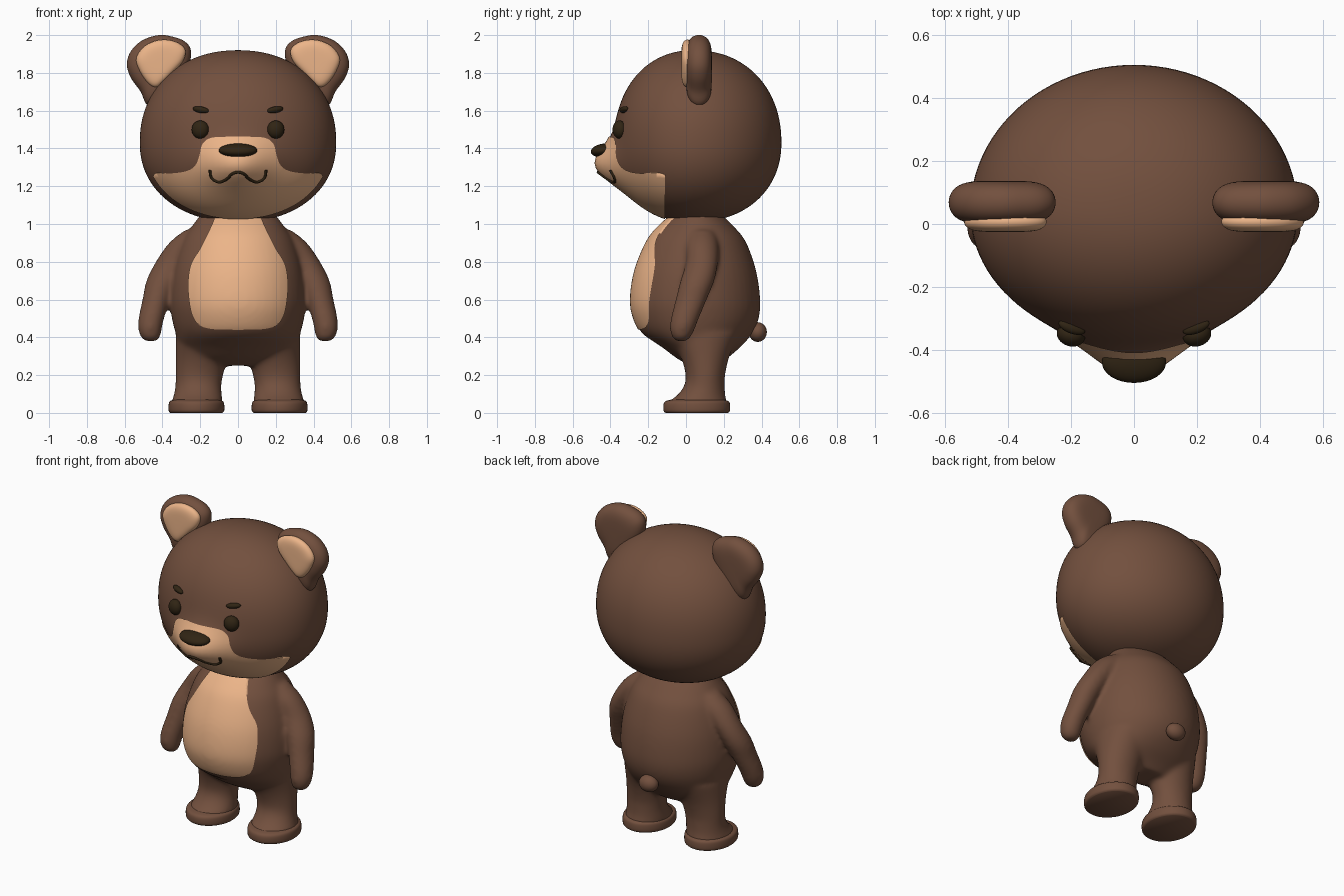
import bpy, bmesh
from math import sin, cos, pi, exp
from mathutils import Vector, Matrix, Euler
from mathutils.bvhtree import BVHTree

if "Cube" in bpy.data.objects:
    bpy.data.objects.remove(bpy.data.objects["Cube"])


def material(name, rgb):
    m = bpy.data.materials.new(name)
    m.diffuse_color = (*rgb, 1)
    m.use_nodes = True
    m.node_tree.nodes["Principled BSDF"].inputs["Base Color"].default_value = m.diffuse_color
    return m


BROWN = material("brown_fur", (0.17, 0.08, 0.048))
PEACH = material("peach_fur", (0.84, 0.46, 0.25))
DARK = material("dark", (0.03, 0.018, 0.007))


def spline(pts, n=6, closed=False):
    """Catmull-Rom through points of any dimension."""
    k, out = len(pts), []
    at = (lambda i: pts[i % k]) if closed else (lambda i: pts[min(max(i, 0), k - 1)])
    for i in range(k if closed else k - 1):
        for j in range(n):
            t = j / n
            out.append(tuple(
                0.5 * (2 * b + (c - a) * t + (2 * a - 5 * b + 4 * c - d) * t * t + (3 * b - a - 3 * c + d) * t ** 3)
                for a, b, c, d in zip(at(i - 1), at(i), at(i + 1), at(i + 2))))
    return out if closed else out + [tuple(pts[-1])]


def add_object(name, bm, mat, mirror=False):
    bmesh.ops.recalc_face_normals(bm, faces=bm.faces)
    me = bpy.data.meshes.new(name)
    bm.to_mesh(me)
    bm.free()
    ob = bpy.data.objects.new(name, me)
    bpy.context.collection.objects.link(ob)
    me.materials.append(mat)
    me.polygons.foreach_set("use_smooth", [True] * len(me.polygons))
    if mirror:
        ob.modifiers.new("mirror", 'MIRROR')
    return ob


def skin(bm, rings):
    """Bridge a stack of closed rings and cap both ends."""
    vs = [[bm.verts.new(p) for p in r] for r in rings]
    n = len(vs[0])
    for a, b in zip(vs, vs[1:]):
        for i in range(n):
            bm.faces.new((a[i], a[(i + 1) % n], b[(i + 1) % n], b[i]))
    bm.faces.new(vs[0][::-1])
    bm.faces.new(vs[-1])


def loft(bm, rows, side=1, n=48, steps=6):
    """Horizontal ellipses; row = z, centre x, half width, front y, back y."""
    skin(bm, [[(side * (cx + hx * cos(2 * pi * i / n)), (yf + yb) / 2 + (yb - yf) / 2 * sin(2 * pi * i / n), z)
               for i in range(n)] for z, cx, hx, yf, yb in spline(rows, steps)])


def pillow(name, outline, y0, y1, mat, power):
    """Rounded slab from an outline in x, z."""
    pts = spline(outline, 5, True)
    mx, mz = (sum(p[k] for p in pts) / len(pts) for k in (0, 1))
    rings = []
    for j in range(25):
        t = 0.02 + (pi - 0.04) * j / 24
        s, y = sin(t) ** power, (y0 + y1) / 2 - cos(t) * (y1 - y0) / 2
        rings.append([(mx + (x - mx) * s, y, mz + (z - mz) * s) for x, z in pts])
    bm = bmesh.new()
    skin(bm, rings)
    return add_object(name, bm, mat, True)


def ball(name, loc, size, mat, rot=(0, 0, 0), mirror=False):
    bm = bmesh.new()
    m = Matrix.LocRotScale(Vector(loc), Euler(rot), Vector(size))
    bmesh.ops.create_uvsphere(bm, u_segments=32, v_segments=18, radius=1, matrix=m)
    return add_object(name, bm, mat, mirror)


def baked(ob):
    bpy.context.view_layer.update()
    return bpy.data.meshes.new_from_object(ob.evaluated_get(bpy.context.evaluated_depsgraph_get()))


def tree(me):
    return BVHTree.FromPolygons([v.co for v in me.vertices], [p.vertices[:] for p in me.polygons])


def patch(name, base, half, y_back):
    """Coloured skin over the base, cut out by a mirrored front outline."""
    me = baked(base)
    bvh = tree(me)
    for v, nrm in zip(me.vertices, [v.normal.copy() for v in me.vertices]):
        v.co += nrm * 0.006
    ob = bpy.data.objects.new(name, me)
    bpy.context.collection.objects.link(ob)
    outline = half + [(-x, z) for x, z in reversed(half)]
    bm = bmesh.new()
    skin(bm, [[(x, y, z) for x, z in outline] for y in (-0.8, y_back)])
    cutter = add_object(name + "_cutter", bm, PEACH)
    mod = ob.modifiers.new("cut", 'BOOLEAN')
    mod.operation, mod.solver, mod.object = 'INTERSECT', 'EXACT', cutter
    ob.data = baked(ob)
    ob.modifiers.clear()
    bpy.data.objects.remove(cutter)
    # keep only the outer skin
    bm = bmesh.new()
    bm.from_mesh(ob.data)
    inner = [f for f in bm.faces if bvh.find_nearest(f.calc_center_median())[3] > 0.012]
    bmesh.ops.delete(bm, geom=inner, context='FACES')
    for f in bm.faces:
        f.material_index, f.smooth = 0, True
    bm.to_mesh(ob.data)
    bm.free()
    ob.data.materials.clear()
    ob.data.materials.append(PEACH)


# Head: rounded ellipsoid with a snout bump
rings = []
for j in range(49):
    a = -pi / 2 + 0.02 + (pi - 0.04) * j / 48
    u = sin(a)
    z = 1.43 + u * (0.49 if u > 0 else 0.42)
    r = (1 - abs(u) ** 2.15) ** (1 / 2.15)
    ring = []
    for i in range(96):
        c, s = cos(2 * pi * i / 96), sin(2 * pi * i / 96)
        x, y = 0.52 * r * c, 0.04 + r * s * (0.465 if s > 0 else 0.42)
        if s < 0:
            y -= 0.11 * exp(-(x / 0.17) ** 2 - ((z - 1.31) / 0.12) ** 2) * min(1, -s * 2)
        ring.append((x, y, z))
    rings.append(ring)
bm = bmesh.new()
skin(bm, rings)
head = add_object("head", bm, BROWN)

# Body: torso, arms and legs fused into one soft skin
bm = bmesh.new()
loft(bm, [(0.25, 0, 0.16, 0.02, 0.18), (0.29, 0, 0.26, -0.05, 0.22), (0.35, 0, 0.31, -0.13, 0.29),
          (0.42, 0, 0.33, -0.23, 0.35), (0.5, 0, 0.35, -0.275, 0.385), (0.6, 0, 0.36, -0.292, 0.393),
          (0.75, 0, 0.345, -0.27, 0.372), (0.9, 0, 0.3, -0.21, 0.32), (0.98, 0, 0.25, -0.15, 0.26),
          (1.06, 0, 0.19, -0.06, 0.18)])
for side in (-1, 1):
    loft(bm, [(0.378, 0.46, 0.022, -0.045, -0.005), (0.395, 0.463, 0.048, -0.07, 0.02),
              (0.44, 0.466, 0.062, -0.085, 0.045), (0.5, 0.459, 0.068, -0.08, 0.068),
              (0.6, 0.433, 0.073, -0.055, 0.11), (0.7, 0.4, 0.085, -0.03, 0.15),
              (0.8, 0.345, 0.09, 0.0, 0.17), (0.9, 0.265, 0.1, 0.0, 0.17), (0.97, 0.19, 0.09, 0.02, 0.15)], side)
    loft(bm, [(0.03, 0.22, 0.135, -0.1, 0.22), (0.065, 0.216, 0.134, -0.085, 0.215),
              (0.09, 0.213, 0.128, -0.05, 0.208), (0.14, 0.21, 0.122, -0.012, 0.205),
              (0.2, 0.205, 0.126, -0.002, 0.207), (0.3, 0.19, 0.14, -0.03, 0.23),
              (0.42, 0.17, 0.16, -0.1, 0.28)], side)
body = add_object("body", bm, BROWN)
mod = body.modifiers.new("fuse", 'REMESH')
mod.mode, mod.voxel_size, mod.use_smooth_shade = 'VOXEL', 0.012, True
mod = body.modifiers.new("soften", 'SMOOTH')
mod.factor, mod.iterations = 0.5, 14
body.data = baked(body)
body.modifiers.clear()

# Feet
bm = bmesh.new()
loft(bm, [(0, 0.22, 0.138, -0.108, 0.222), (0.012, 0.22, 0.147, -0.119, 0.233), (0.045, 0.22, 0.147, -0.119, 0.233),
          (0.062, 0.22, 0.14, -0.108, 0.225), (0.07, 0.22, 0.12, -0.08, 0.2)], steps=4)
add_object("foot", bm, BROWN, True)

# Muzzle and belly patches
patch("muzzle_patch", head,
      spline([(0, 1.462), (0.1, 1.461), (0.155, 1.452), (0.19, 1.42), (0.205, 1.36), (0.23, 1.305), (0.28, 1.278),
              (0.36, 1.268), (0.42, 1.272), (0.445, 1.262), (0.455, 1.22), (0.47, 1.1), (0.47, 0.95)], 4)[1:], -0.11)
patch("belly_patch", body,
      [(0.12, 1.05)] + spline([(0.13, 1.015), (0.16, 0.95), (0.2, 0.87), (0.248, 0.79), (0.264, 0.7), (0.26, 0.6),
                               (0.24, 0.51), (0.2, 0.462), (0.13, 0.443), (0.01, 0.44)], 4), 0.0)

# Ears
pillow("ear", [(0.25, 1.92), (0.28, 1.965), (0.34, 1.99), (0.42, 2.0), (0.51, 1.97), (0.57, 1.91), (0.588, 1.84),
               (0.565, 1.77), (0.515, 1.70), (0.48, 1.63), (0.4, 1.62), (0.32, 1.72), (0.26, 1.84)],
       0.0, 0.137, BROWN, 0.45)
pillow("inner_ear", [(0.28, 1.925), (0.33, 1.965), (0.41, 1.975), (0.49, 1.945), (0.538, 1.88), (0.52, 1.81),
                     (0.475, 1.745), (0.435, 1.725), (0.395, 1.75), (0.345, 1.8), (0.29, 1.865)],
       -0.025, 0.04, PEACH, 0.4)

# Face details and tail
ball("eye", (0.2, -0.352, 1.5), (0.046, 0.036, 0.048), DARK, (0, 0, 0.3), True)
ball("eyebrow", (0.197, -0.328, 1.605), (0.045, 0.02, 0.017), DARK, (-0.3, -0.15, 0.35), True)
ball("nose", (0, -0.438, 1.39), (0.102, 0.067, 0.035), DARK, (0.15, 0, 0))
ball("tail", (0, 0.38, 0.428), (0.062, 0.048, 0.052), BROWN)

# Mouth: wavy tube laid on the snout
bvh = tree(head.data)
half = [(0.148, 1.285), (0.14, 1.245), (0.1, 1.222), (0.06, 1.238), (0.03, 1.266)]
curve = bpy.data.curves.new("mouth", 'CURVE')
curve.dimensions, curve.bevel_depth, curve.bevel_resolution = '3D', 0.008, 3
curve.use_fill_caps = True
path = spline([(-x, z) for x, z in half] + [(0, 1.274)] + half[::-1], 5)
line = curve.splines.new('POLY')
line.points.add(len(path) - 1)
for p, (x, z) in zip(line.points, path):
    y = bvh.ray_cast(Vector((x, -2, z)), Vector((0, 1, 0)))[0].y
    p.co = (x, y - 0.009, z, 1)
curve.materials.append(DARK)
bpy.context.collection.objects.link(bpy.data.objects.new("mouth", curve))
